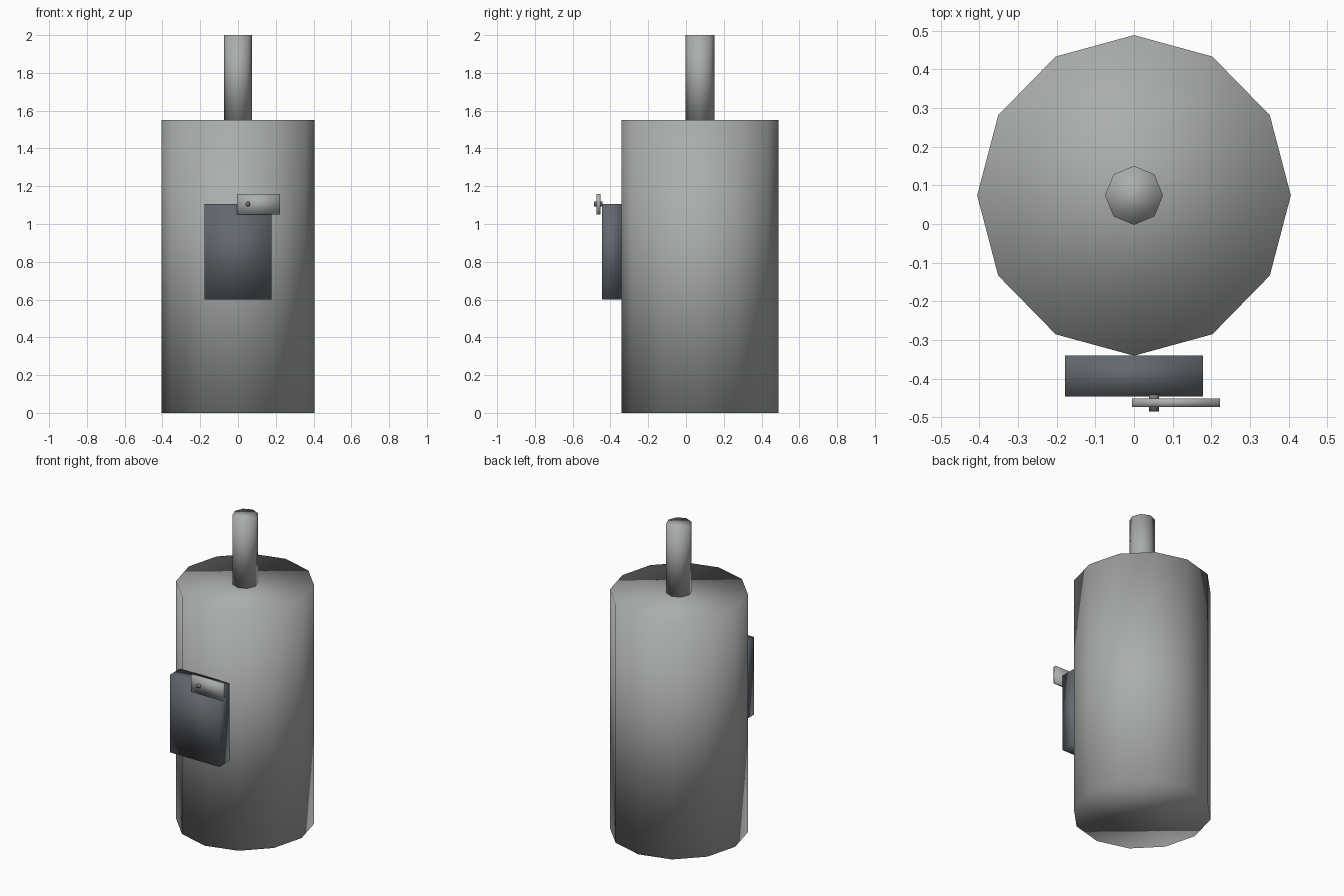
import bpy
import math

cube = bpy.data.objects.get("Cube")
if cube:
    bpy.data.objects.remove(cube, do_unlink=True)


def material(name, color):
    m = bpy.data.materials.new(name)
    m.use_nodes = True
    m.diffuse_color = (*color, 1)
    m.node_tree.nodes["Principled BSDF"].inputs["Base Color"].default_value = (*color, 1)
    return m


steel = material("steel grey", (0.40, 0.42, 0.41))
slate = material("dark slate", (0.125, 0.14, 0.16))
iron = material("iron grey", (0.18, 0.18, 0.18))


def finish(name, mat):
    obj = bpy.context.object
    obj.name = name
    obj.data.materials.append(mat)
    # Soft shading runs over every edge, caps included
    bpy.ops.object.transform_apply(location=False, rotation=True, scale=True)
    bpy.ops.object.shade_smooth()
    return obj


def box(name, mat, x, y, z):
    spans = (x, y, z)
    bpy.ops.mesh.primitive_cube_add(size=1, location=[(a + b) / 2 for a, b in spans])
    bpy.context.object.scale = [b - a for a, b in spans]
    return finish(name, mat)


def column(name, mat, sides, rx, ry, y, z):
    bpy.ops.mesh.primitive_cylinder_add(vertices=sides, radius=1, depth=z[1] - z[0],
                                        location=(0, y, sum(z) / 2))
    bpy.context.object.scale = (rx, ry, 1)
    return finish(name, mat)


# Tank and the pipe on its top
AXIS_Y = 0.074
column("tank", steel, 12, 0.406, 0.415, AXIS_Y, (0, 1.55))
column("top_pipe", steel, 8, 0.075, 0.0765, AXIS_Y, (1.55, 2))

# Control box on the front, with its lever
box("control_box", slate, (-0.178, 0.178), (-0.446, -0.341), (0.6, 1.105))
box("lever", steel, (-0.005, 0.223), (-0.474, -0.452), (1.05, 1.16))

# Pivot pin through the lever into the box
bpy.ops.mesh.primitive_cylinder_add(vertices=8, radius=0.013, depth=0.045,
                                    location=(0.052, -0.4635, 1.106),
                                    rotation=(math.pi / 2, 0, 0))
finish("lever_pin", iron)
